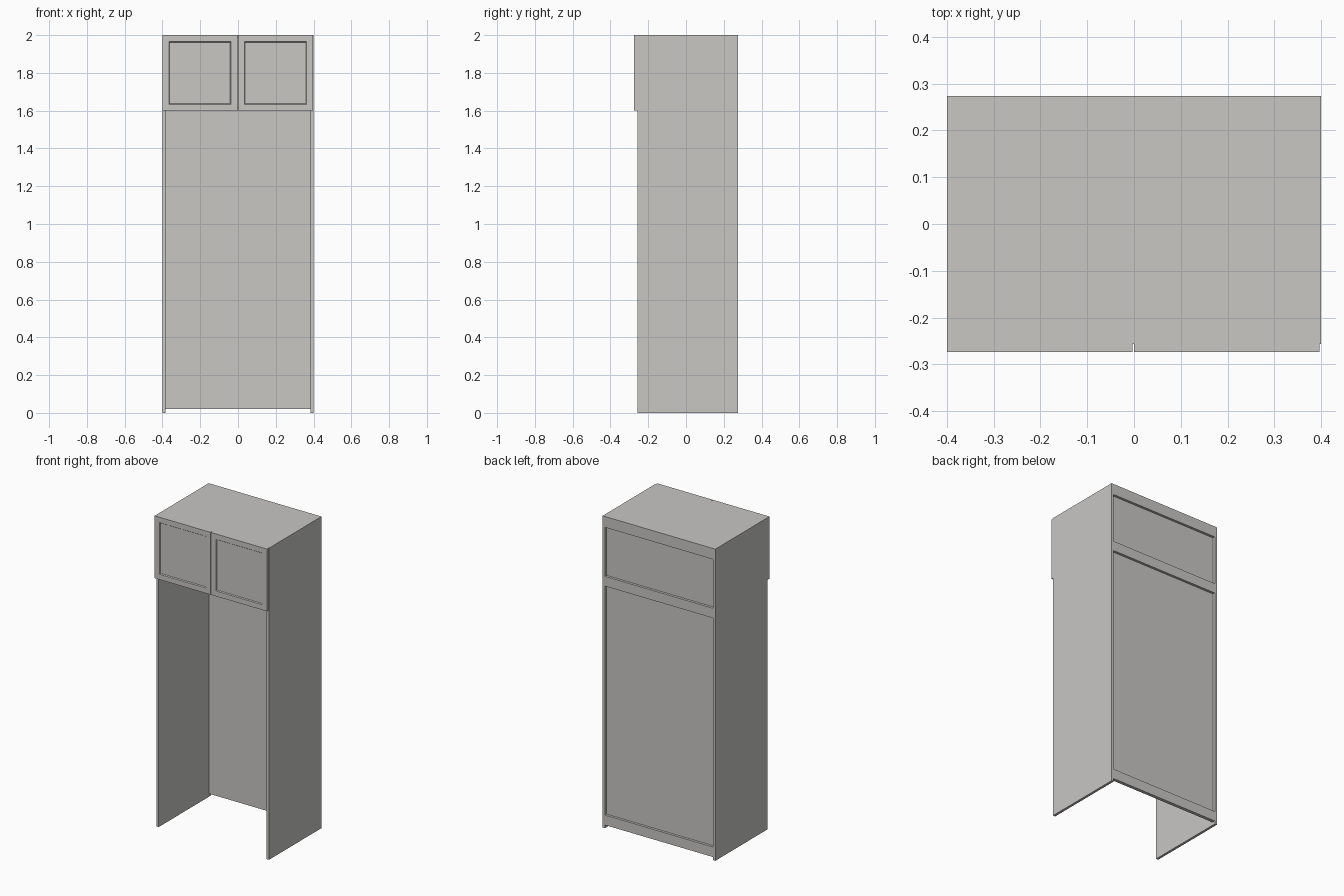
import bpy, bmesh

if "Cube" in bpy.data.objects:
    bpy.data.objects.remove(bpy.data.objects["Cube"])

T = 0.016            # board thickness
HALF_W = 0.4         # half cabinet width
FRONT, BACK = -0.257, 0.274
DOOR_FRONT = -0.274
SHELF_Z = 1.6

paint = bpy.data.materials.new("warm light grey")
paint.diffuse_color = (0.58, 0.57, 0.55, 1.0)
paint.use_nodes = True
paint.node_tree.nodes["Principled BSDF"].inputs["Base Color"].default_value = paint.diffuse_color


def board(name, x, y, z):
    """Box spanning the given (low, high) ranges."""
    bm = bmesh.new()
    bmesh.ops.create_cube(bm, size=1.0)
    for v in bm.verts:
        v.co = [r[0] if c < 0 else r[1] for c, r in zip(v.co, (x, y, z))]
    return finish(name, bm)


def finish(name, bm):
    mesh = bpy.data.meshes.new(name)
    bm.normal_update()
    bm.to_mesh(mesh)
    bm.free()
    mesh.materials.append(paint)
    obj = bpy.data.objects.new(name, mesh)
    bpy.context.collection.objects.link(obj)
    return obj


def door(name, x, z):
    """Panelled door: flat frame, sloped moulding, sunken centre."""
    obj = board(name, x, (DOOR_FRONT, FRONT), z)
    bm = bmesh.new()
    bm.from_mesh(obj.data)
    bm.normal_update()
    face = min(bm.faces, key=lambda f: f.calc_center_median().y)
    bmesh.ops.inset_region(bm, faces=[face], thickness=0.048, depth=0)
    bmesh.ops.inset_region(bm, faces=[face], thickness=0.006, depth=-0.006)
    bm.to_mesh(obj.data)
    bm.free()


inner = (-HALF_W + T, HALF_W - T)

# Side panels
board("left_side", (-HALF_W, inner[0]), (FRONT, BACK), (0, 2))
board("right_side", (inner[1], HALF_W), (FRONT, BACK), (0, 2))

# Top and the floor of the upper cupboard
board("top_panel", inner, (FRONT, BACK), (2 - T, 2))
board("cupboard_floor", inner, (FRONT, BACK - T), (SHELF_Z, SHELF_Z + T))

# Thin back sheet, set in behind three rails
board("back_sheet", inner, (BACK - T - 0.005, BACK - T), (0.02, 2 - T))
for name, z in (("top_back_rail", (1.93, 2 - T)),
                ("middle_back_rail", (1.553, SHELF_Z + T)),
                ("bottom_back_rail", (0.02, 0.084))):
    board(name, inner, (BACK - T, BACK), z)

# Pair of cupboard doors with a narrow gap
door("left_door", (-HALF_W, -0.003), (SHELF_Z, 2))
door("right_door", (0.0, HALF_W - 0.003), (SHELF_Z, 2))
